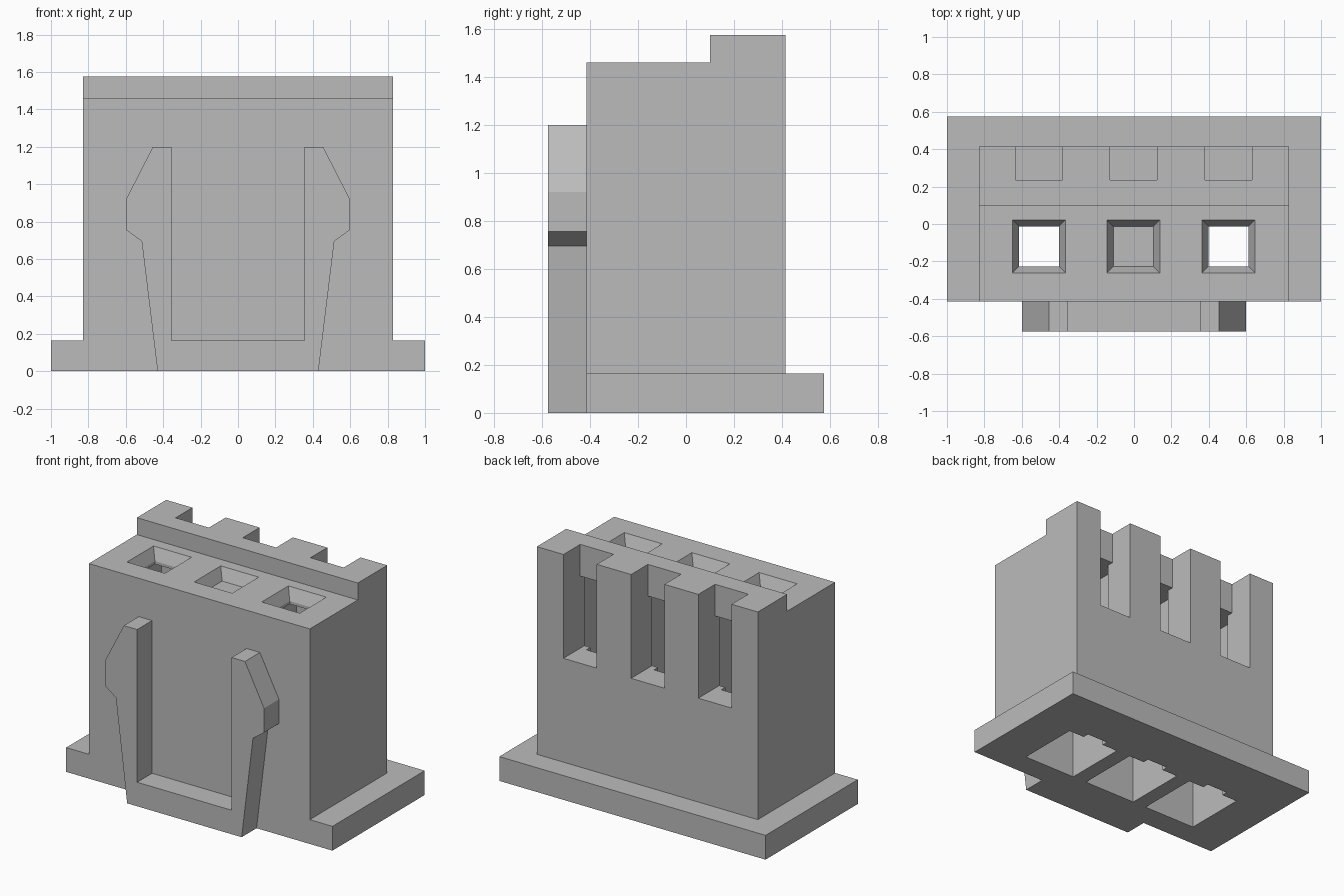
import bpy, bmesh
from math import pi
from mathutils import Matrix, Vector

cube = bpy.data.objects.get("Cube")
if cube:
    bpy.data.objects.remove(cube, do_unlink=True)

grey = bpy.data.materials.new("plain grey plastic")
grey.use_nodes = True
colour = (0.5, 0.5, 0.5, 1)
grey.diffuse_color = colour
grey.node_tree.nodes["Principled BSDF"].inputs["Base Color"].default_value = colour


def finish(name, bm):
    bmesh.ops.recalc_face_normals(bm, faces=bm.faces)
    mesh = bpy.data.meshes.new(name)
    bm.to_mesh(mesh)
    bm.free()
    obj = bpy.data.objects.new(name, mesh)
    bpy.context.collection.objects.link(obj)
    mesh.materials.append(grey)
    return obj


def prism(name, points, sweep):
    """Extrude a closed outline of 3D points along a vector."""
    bm = bmesh.new()
    face = bm.faces.new([bm.verts.new(p) for p in points])
    out = bmesh.ops.extrude_face_region(bm, geom=[face])
    moved = [v for v in out["geom"] if isinstance(v, bmesh.types.BMVert)]
    bmesh.ops.translate(bm, verts=moved, vec=Vector(sweep))
    return finish(name, bm)


def box(name, x, y, z):
    outline = [(x[0], y[0], z[0]), (x[1], y[0], z[0]),
               (x[1], y[1], z[0]), (x[0], y[1], z[0])]
    return prism(name, outline, (0, 0, z[1] - z[0]))


def funnel(name, x, y, z_low, z_high, low, high):
    """Square tapered plug, given its widths at both ends."""
    bm = bmesh.new()
    turn = Matrix.Translation((x, y, (z_low + z_high) / 2)) @ Matrix.Rotation(pi / 4, 4, "Z")
    bmesh.ops.create_cone(bm, cap_ends=True, segments=4, radius1=low * 0.5 ** 0.5,
                          radius2=high * 0.5 ** 0.5, depth=z_high - z_low, matrix=turn)
    return finish(name, bm)


def combine(target, tool, operation):
    tool.hide_render = True
    mod = target.modifiers.new(operation, "BOOLEAN")
    mod.operation, mod.solver, mod.object = operation, "EXACT", tool
    bpy.context.view_layer.objects.active = target
    bpy.ops.object.modifier_apply(modifier=mod.name)
    bpy.data.objects.remove(tool, do_unlink=True)


# Housing with raised rear ledge
side = [(-0.415, 0), (0.415, 0), (0.415, 1.575), (0.1, 1.575), (0.1, 1.46), (-0.415, 1.46)]
housing = prism("housing", [(-0.83, y, z) for y, z in side], (1.66, 0, 0))

# Base flange
combine(housing, box("flange", (-1, 1), (-0.415, 0.575), (0, 0.165)), "UNION")

# Three contact positions: cavity, key groove, rear slot, window and wire entry
ceiling = 1.36
for x in (-0.508, -0.003, 0.505):
    def span(width):
        return x - width / 2, x + width / 2
    cutters = [
        box("cavity", span(0.4), (-0.25, 0.19), (-0.1, ceiling)),
        box("groove", span(0.16), (0.1, 0.233), (-0.1, ceiling)),
        box("rear_slot", span(0.25), (0.235, 0.6), (0.87, 1.7)),
        box("window", span(0.25), (0.1, 0.3), (0.87, ceiling)),
        box("entry", span(0.214), (-0.227, -0.013), (1.2, 1.42)),
        funnel("entry_funnel", x, -0.12, 1.38, 1.46 + 0.08, 0.214, 0.356),
    ]
    for cutter in cutters:
        combine(housing, cutter, "DIFFERENCE")

# Front latch: two hooked arms joined by a low bridge
arm = [(0.43, 0), (0.515, 0.695), (0.598, 0.755), (0.598, 0.92),
       (0.455, 1.2), (0.355, 1.2), (0.355, 0.163)]
outline = arm + [(-x, z) for x, z in reversed(arm)]
prism("front_latch", [(x, -0.575, z) for x, z in outline], (0, 0.16, 0))
